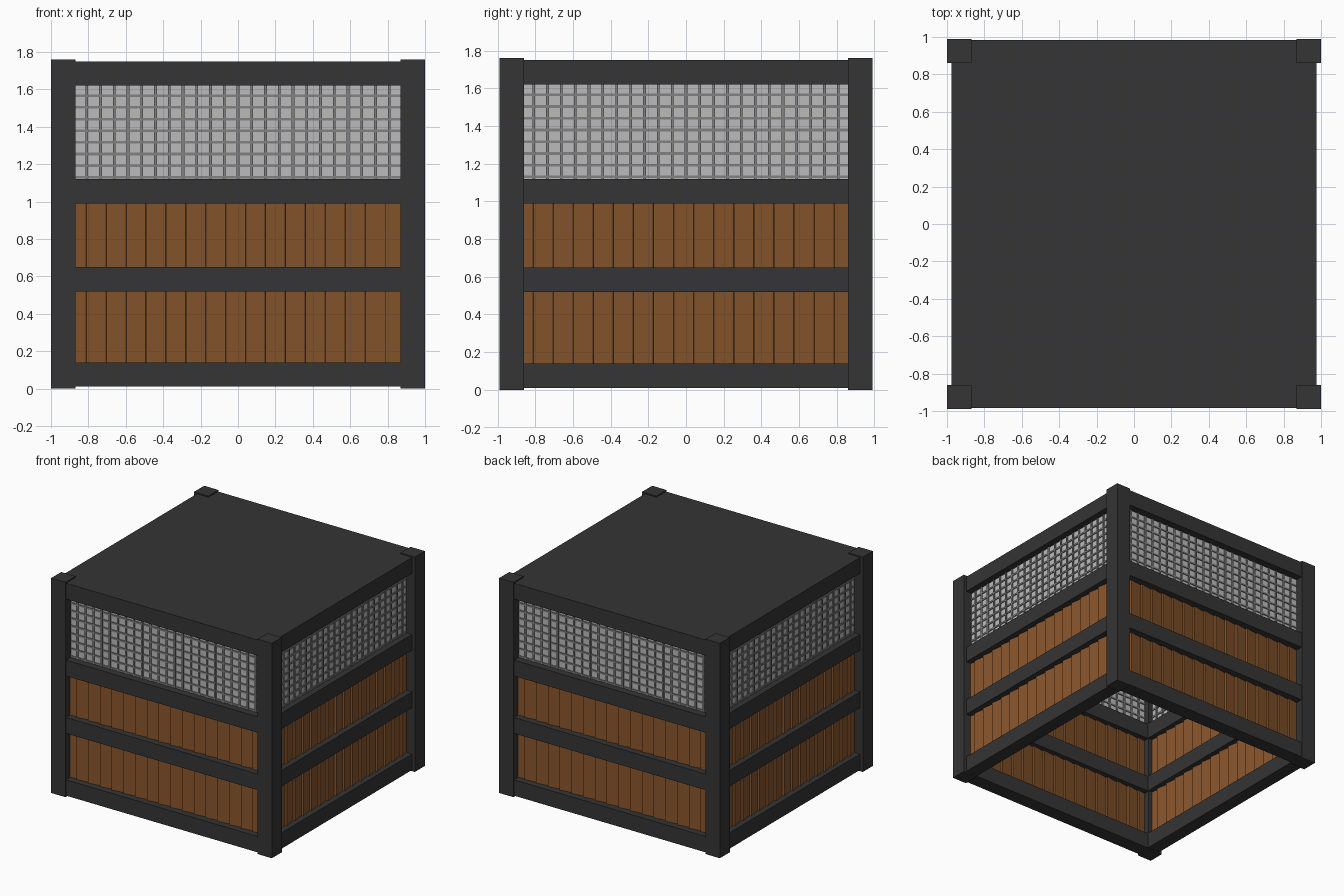
import bpy, bmesh, math
from mathutils import Matrix, Vector

if "Cube" in bpy.data.objects:
    bpy.data.objects.remove(bpy.data.objects["Cube"])


def material(name, rgb):
    m = bpy.data.materials.new(name)
    m.diffuse_color = (*rgb, 1)
    m.use_nodes = True
    m.node_tree.nodes["Principled BSDF"].inputs["Base Color"].default_value = m.diffuse_color
    return m


DARK = material("dark_metal", (0.035, 0.035, 0.035))
WOOD = material("wood", (0.24, 0.09, 0.025))
LIGHT = material("light_grey", (0.5, 0.5, 0.5))
WIRE = material("wire_grey", (0.22, 0.22, 0.22))


def boxes(name, items, mat, turn=0):
    """One object from boxes (lo corner, hi corner, tilt about z), turned by quarter turns."""
    bm = bmesh.new()
    rot = Matrix.Rotation(turn * math.pi / 2, 4, 'Z')
    for lo, hi, tilt in items:
        lo, hi = Vector(lo), Vector(hi)
        mtx = (rot @ Matrix.Translation((lo + hi) / 2) @ Matrix.Rotation(tilt, 4, 'Z')
               @ Matrix.Diagonal((*(hi - lo), 1)))
        bmesh.ops.create_cube(bm, size=1, matrix=mtx)
    me = bpy.data.meshes.new(name)
    bm.to_mesh(me)
    bm.free()
    me.materials.append(mat)
    ob = bpy.data.objects.new(name, me)
    bpy.context.collection.objects.link(ob)


# Corner posts
for sx in (-1, 1):
    for sy in (-1, 1):
        xs, ys = sorted((sx * 0.87, sx)), sorted((sy * 0.86, sy * 0.99))
        boxes("corner_post", [((xs[0], ys[0], 0), (xs[1], ys[1], 1.76), 0)], DARK)

# Roof sheet
boxes("roof", [((-0.975, -0.983, 1.72), (0.975, 0.983, 1.75), 0)], DARK)

for k, side in enumerate(("front", "right", "back", "left")):
    out = 0.983 if k % 2 == 0 else 0.975
    half = 0.88

    # Horizontal rails
    rails = [(0.01, 0.14), (0.52, 0.65), (0.99, 1.12), (1.62, 1.75)]
    boxes(side + "_rails", [((-half, -out, a), (half, -0.865, b), 0) for a, b in rails], DARK, k)

    # Overlapping vertical boards
    boards = []
    for i in range(-8, 9):
        c = -0.03 + i * 0.1065 + 0.02
        a, b = max(c - 0.057, -half), min(c + 0.057, half)
        if b - a > 0.02:
            boards.append(((a, -0.927, 0.08), (b, -0.907, 1.05), math.radians(9)))
    boxes(side + "_boards", boards, WOOD, k)

    # Upper panel
    boxes(side + "_upper_panel", [((-half, -0.92, 1.08), (half, -0.91, 1.66), 0)], LIGHT, k)

    # Grid bars on both faces of the panel
    bars = [((-half, -0.927, 1.13 + j * 0.0622 - 0.007), (half, -0.903, 1.13 + j * 0.0622 + 0.007), 0)
            for j in range(8)]
    bars += [((i * 0.0735 - 0.007, -0.929, 1.1), (i * 0.0735 + 0.007, -0.901, 1.64), 0)
             for i in range(-11, 12)]
    boxes(side + "_grid_bars", bars, WIRE, k)
